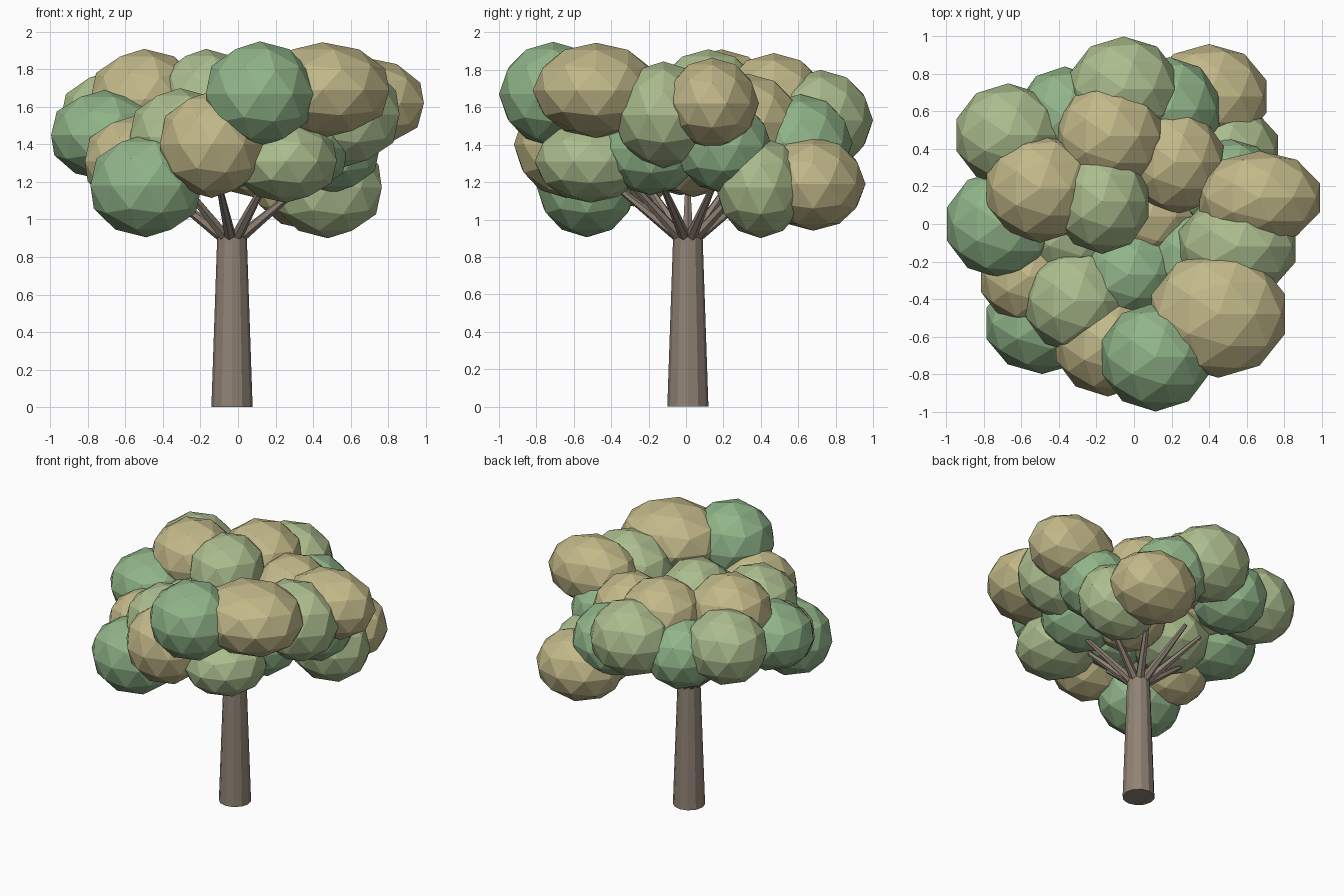
import bpy, math
from mathutils import Vector

def material(name, rgb):
    m = bpy.data.materials.new(name)
    m.diffuse_color = (*rgb, 1)
    return m

GREEN = material("cool_green", (0.28, 0.46, 0.25))
LIGHT = material("light_green", (0.41, 0.51, 0.27))
TAN = material("tan_leaf", (0.54, 0.48, 0.25))
BARK = material("bark", (0.28, 0.225, 0.18))

def limb(name, a, b, r1, r2, sides):
    """Tapered cone from a to b."""
    a, b = Vector(a), Vector(b)
    d = b - a
    bpy.ops.mesh.primitive_cone_add(vertices=sides, radius1=r1, radius2=r2,
                                    depth=d.length, location=(a + b) / 2)
    ob = bpy.context.object
    ob.name = name
    ob.rotation_mode = 'QUATERNION'
    ob.rotation_quaternion = d.to_track_quat('Z', 'Y')
    ob.data.materials.append(BARK)

def clump(name, mat, centre, radii):
    """Faceted leaf ball, stretched per axis."""
    bpy.ops.mesh.primitive_ico_sphere_add(subdivisions=2, radius=1, location=centre)
    ob = bpy.context.object
    ob.name = name
    ob.scale = (radii[0] * 1.04, radii[1], radii[2])
    ob.data.materials.append(mat)

# Leaf clumps: material, centre, radii
clumps = [
    # back
    (LIGHT, (-0.055, 0.72, 1.53), (0.29, 0.28, 0.27)),
    (TAN, (0.40, 0.68, 1.19), (0.31, 0.28, 0.25)),
    (LIGHT, (-0.67, 0.475, 1.53), (0.28, 0.275, 0.265)),
    (GREEN, (-0.37, 0.57, 1.44), (0.25, 0.27, 0.25)),
    (GREEN, (0.19, 0.61, 1.41), (0.265, 0.28, 0.26)),
    (LIGHT, (0.48, 0.40, 1.17), (0.29, 0.24, 0.27)),
    # crown top
    (TAN, (-0.13, 0.47, 1.62), (0.285, 0.29, 0.27)),
    (TAN, (-0.50, 0.19, 1.64), (0.29, 0.29, 0.27)),
    (LIGHT, (-0.17, 0.12, 1.65), (0.25, 0.28, 0.26)),
    (TAN, (0.22, 0.33, 1.52), (0.26, 0.28, 0.26)),
    # right
    (GREEN, (0.50, 0.20, 1.39), (0.26, 0.26, 0.25)),
    (TAN, (0.67, 0.14, 1.62), (0.325, 0.25, 0.245)),
    (LIGHT, (0.55, -0.12, 1.56), (0.315, 0.27, 0.285)),
    (GREEN, (0.32, -0.19, 1.38), (0.27, 0.27, 0.25)),
    # front
    (TAN, (0.45, -0.48, 1.69), (0.36, 0.34, 0.255)),
    (GREEN, (0.115, -0.71, 1.67), (0.29, 0.29, 0.28)),
    (LIGHT, (0.255, -0.51, 1.31), (0.275, 0.30, 0.22)),
    (TAN, (-0.14, -0.64, 1.40), (0.28, 0.28, 0.285)),
    (LIGHT, (-0.31, -0.41, 1.44), (0.27, 0.28, 0.26)),
    (GREEN, (-0.03, -0.27, 1.41), (0.27, 0.25, 0.25)),
    # left
    (GREEN, (-0.49, -0.53, 1.18), (0.30, 0.27, 0.275)),
    (TAN, (-0.56, -0.28, 1.31), (0.26, 0.26, 0.24)),
    (GREEN, (-0.71, 0.00, 1.45), (0.29, 0.29, 0.24)),
    # heart of the crown
    (LIGHT, (-0.33, -0.03, 1.37), (0.28, 0.28, 0.24)),
    (TAN, (0.08, 0.04, 1.36), (0.26, 0.26, 0.24)),
]
for i, (mat, c, r) in enumerate(clumps):
    clump(f"leaf_clump_{i + 1}", mat, c, r)

# Trunk
limb("trunk", (-0.032, 0.01, 0), (-0.032, 0.01, 0.935), 0.11, 0.078, 12)

# Ring of branches fanning out under the crown
root = Vector((-0.032, 0.01, 0.0))
for i in range(9):
    a = math.tau * i / 9 + 0.35
    out = Vector((math.cos(a), math.sin(a), 0))
    limb(f"branch_{i + 1}", root + out * 0.04 + Vector((0, 0, 0.90)),
         root + out * 0.42 + Vector((0, 0, 1.20 + 0.06 * (i % 2))), 0.032, 0.014, 6)
